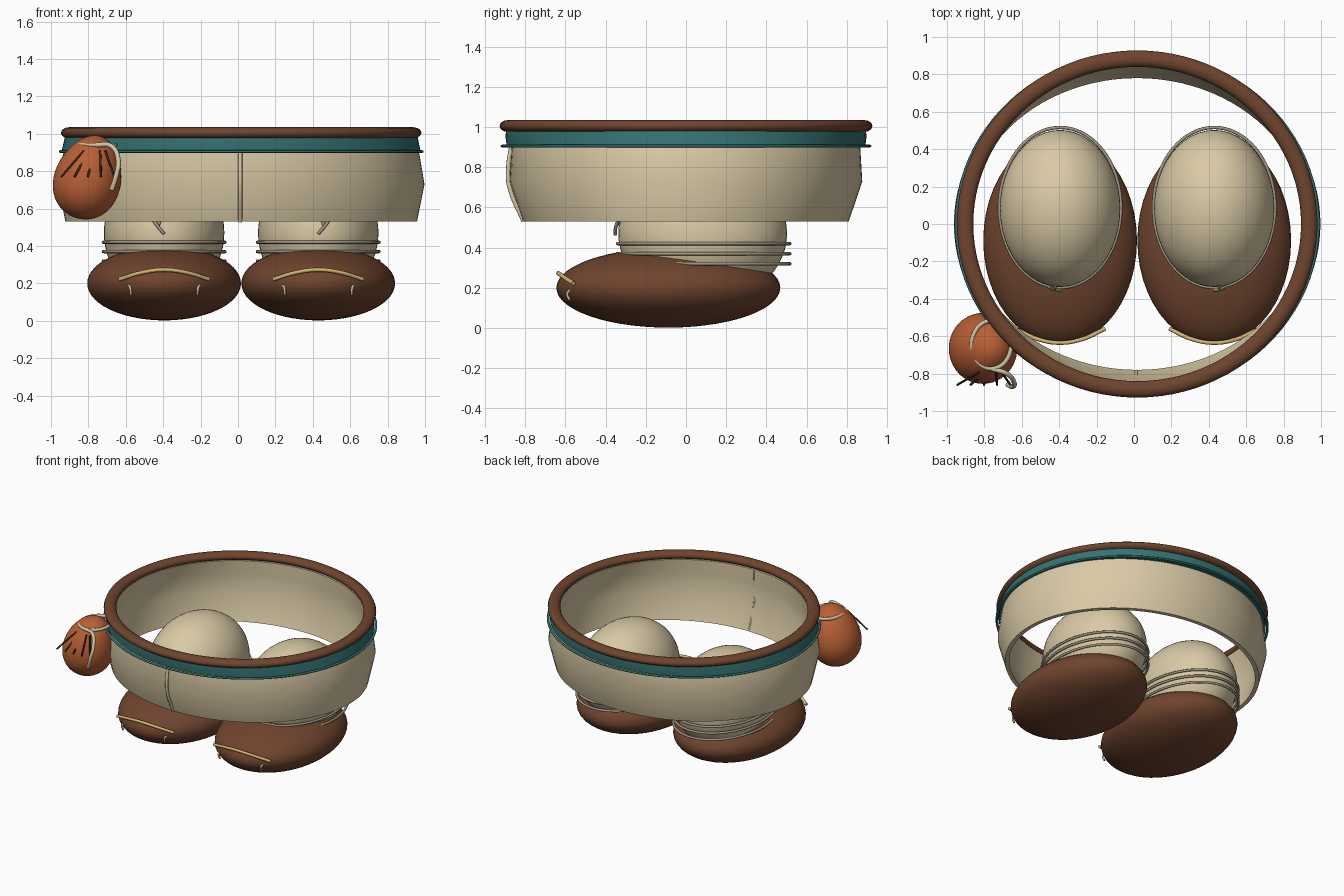
import bpy, bmesh, math
from mathutils import Vector, Matrix

cube = bpy.data.objects.get("Cube")
if cube:
    bpy.data.objects.remove(cube, do_unlink=True)

CX = 0.017  # body axis


def material(name, r, g, b):
    m = bpy.data.materials.new(name)
    m.use_nodes = True
    m.diffuse_color = (r, g, b, 1)
    m.node_tree.nodes["Principled BSDF"].inputs["Base Color"].default_value = (r, g, b, 1)
    return m


cream = material("cream cloth", 0.70, 0.59, 0.38)
brown = material("brown leather", 0.16, 0.058, 0.027)
teal = material("teal cloth", 0.035, 0.17, 0.17)
orange = material("orange cloth", 0.48, 0.115, 0.035)
gold = material("gold trim", 0.68, 0.48, 0.17)
grey = material("grey cord", 0.36, 0.31, 0.23)
pale = material("pale cord", 0.62, 0.55, 0.38)
dark = material("dark pleat", 0.035, 0.018, 0.012)


def finish(name, bm, mat, angle=50):
    bmesh.ops.recalc_face_normals(bm, faces=bm.faces)
    mesh = bpy.data.meshes.new(name)
    bm.to_mesh(mesh)
    bm.free()
    mesh.materials.append(mat)
    ob = bpy.data.objects.new(name, mesh)
    bpy.context.collection.objects.link(ob)
    bpy.ops.object.select_all(action='DESELECT')
    ob.select_set(True)
    bpy.context.view_layer.objects.active = ob
    bpy.ops.object.shade_smooth_by_angle(angle=math.radians(angle))
    return ob


def oval_band(name, profile, mat, centre=(CX, 0), n=96, angle=50):
    """Sweep a closed profile of (x radius, y radius, z) round an oval."""
    bm = bmesh.new()
    loops = []
    for rx, ry, z in profile:
        loops.append([bm.verts.new((centre[0] + rx * math.cos(math.tau * i / n),
                                    centre[1] + ry * math.sin(math.tau * i / n), z))
                      for i in range(n)])
    for a, b in zip(loops, loops[1:] + loops[:1]):
        for i in range(n):
            j = (i + 1) % n
            bm.faces.new((a[i], a[j], b[j], b[i]))
    return finish(name, bm, mat, angle)


def oval_tube(name, rx, ry, z, wide, tall, mat, centre=(CX, 0), sides=12):
    profile = []
    for k in range(sides):
        t = math.tau * k / sides
        profile.append((rx + wide * math.cos(t), ry + wide * math.cos(t), z + tall * math.sin(t)))
    return oval_band(name, profile, mat, centre, angle=80)


def ellipsoid(name, centre, radii, mat, tilt=0.0, taper=0.0):
    bm = bmesh.new()
    bmesh.ops.create_uvsphere(bm, u_segments=48, v_segments=28, radius=1)
    for v in bm.verts:
        s = 1 - taper * v.co.z
        v.co = Vector((v.co.x * radii[0] * s, v.co.y * radii[1] * s, v.co.z * radii[2]))
    bm.transform(Matrix.Translation(centre) @ Matrix.Rotation(tilt, 4, 'Y'))
    return finish(name, bm, mat, 80)


def cord(name, points, radius, mat):
    """Smooth round cord through a few points."""
    curve = bpy.data.curves.new(name, 'CURVE')
    curve.dimensions = '3D'
    curve.bevel_depth = radius
    curve.bevel_resolution = 2
    curve.use_fill_caps = True
    spline = curve.splines.new('BEZIER')
    spline.bezier_points.add(len(points) - 1)
    for bp, p in zip(spline.bezier_points, points):
        bp.co = p
        bp.handle_left_type = bp.handle_right_type = 'AUTO'
    curve.materials.append(mat)
    ob = bpy.data.objects.new(name, curve)
    bpy.context.collection.objects.link(ob)
    return ob


# Waist: cloth shell, sash and leather rim
oval_band("cloth_shell", [(0.93, 0.865, 0.98), (0.955, 0.868, 0.88), (0.98, 0.877, 0.73),
                          (0.94, 0.81, 0.53), (0.91, 0.78, 0.53), (0.95, 0.848, 0.73),
                          (0.925, 0.845, 0.88), (0.89, 0.845, 0.98)], cream)
oval_band("sash", [(0.942, 0.895, 0.99), (0.95, 0.898, 0.95), (0.96, 0.892, 0.905),
                   (0.93, 0.86, 0.905), (0.91, 0.86, 0.99)], teal)
oval_tube("sash_edge", 0.967, 0.914, 0.905, 0.009, 0.007, teal, sides=8)
oval_tube("waist_rim", 0.92, 0.884, 1.005, 0.044, 0.03, brown)

# Front seam, outside and inside
cord("front_seam", [(CX - 0.005, -0.87, 0.9), (CX - 0.005, -0.884, 0.8),
                    (CX - 0.005, -0.88, 0.71), (CX - 0.005, -0.808, 0.53)], 0.011, cream)
cord("inner_seam", [(CX - 0.005, -0.845, 0.97), (CX - 0.005, -0.848, 0.73),
                    (CX - 0.005, -0.785, 0.54)], 0.007, cream)

# Legs and boots
for side, s in (("left", 1), ("right", -1)):
    x = CX + s * 0.412
    ellipsoid(side + "_boot", (x, -0.088, 0.2), (0.411, 0.557, 0.198), brown)
    ellipsoid(side + "_leg", (x, 0.083, 0.47), (0.322, 0.42, 0.35), cream)
    for k, z in enumerate((0.42, 0.37, 0.32)):
        oval_tube(f"{side}_ankle_cord_{k + 1}", 0.325, 0.428, z, 0.009, 0.009, grey,
                  (x, 0.088), 8)
    # Knotted lace at the front of the ankle
    cord(side + "_lace", [(x + s * 0.06, -0.335, 0.54), (x + s * 0.03, -0.35, 0.5),
                          (x, -0.352, 0.465)], 0.009, grey)
    cord(side + "_lace_loop", [(x + s * 0.03, -0.345, 0.51), (x + s * 0.02, -0.325, 0.54),
                               (x + s * 0.01, -0.30, 0.56)], 0.008, grey)
    # Toe trim and its two tails
    cord(side + "_toe_trim", [(x - 0.24, -0.56, 0.222), (x - 0.12, -0.615, 0.258),
                              (x, -0.635, 0.273), (x + 0.12, -0.615, 0.258),
                              (x + 0.24, -0.56, 0.222)], 0.011, gold)
    for t in (-1, 1):
        cord(f"{side}_toe_tail_{'inner' if t * s < 0 else 'outer'}",
             [(x + t * 0.187, -0.575, 0.19), (x + t * 0.181, -0.59, 0.172),
              (x + t * 0.178, -0.58, 0.14)], 0.007, pale)

# Hip pouch with neck cord and pleats
ellipsoid("pouch", (-0.80, -0.665, 0.768), (0.178, 0.188, 0.228), orange, 0.28, 0.13)
oval_tube("pouch_neck_cord", 0.105, 0.128, 0.94, 0.012, 0.012, pale, (-0.762, -0.645), 10)
cord("pouch_cord_tail", [(-0.76, -0.775, 0.94), (-0.68, -0.80, 0.935), (-0.64, -0.85, 0.86),
                         (-0.65, -0.87, 0.78), (-0.675, -0.86, 0.70)], 0.013, pale)
for k in range(5):
    top = -0.825 + 0.029 * k
    low = -0.945 + 0.071 * k
    cord(f"pouch_pleat_{k + 1}", [(top, -0.79, 0.91), (low, -0.86, 0.77)], 0.006, dark)
